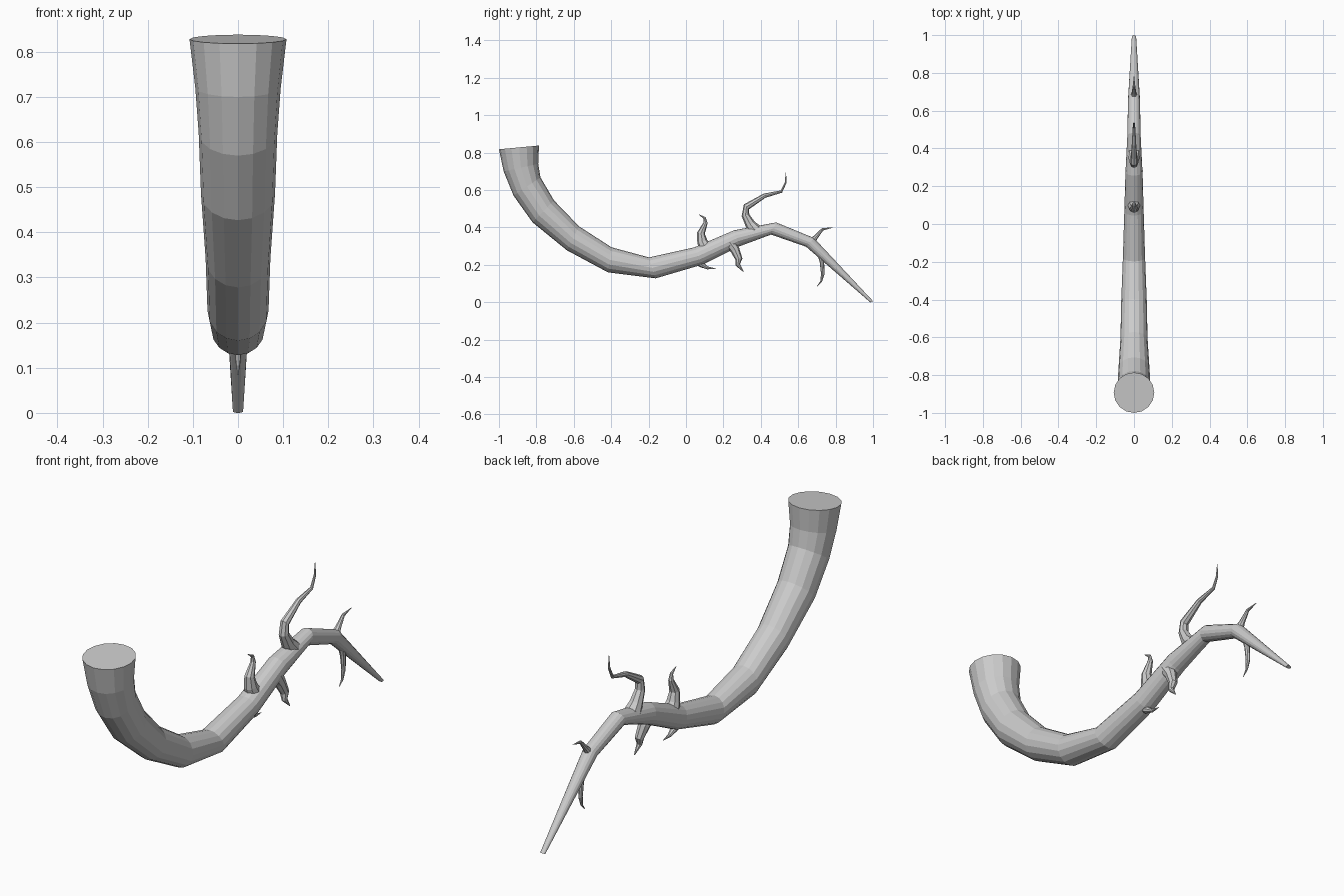
import bpy, bmesh, math
from mathutils import Vector

if "Cube" in bpy.data.objects:
    bpy.data.objects.remove(bpy.data.objects["Cube"])


def loft(name, rings, sides):
    """Skin flat-shaded rings given as (centre, in-plane axis, radius); the other axis is found from x."""
    bm = bmesh.new()
    loops = []
    for c, u, v, r in rings:
        loops.append([bm.verts.new(c + (v * math.cos(a) + u * math.sin(a)) * r)
                      for a in (2 * math.pi * i / sides for i in range(sides))])
    for a, b in zip(loops, loops[1:]):
        for i in range(sides):
            j = (i + 1) % sides
            bm.faces.new((a[i], a[j], b[j], b[i]))
    bm.faces.new(loops[0][::-1])
    bm.faces.new(loops[-1])
    bmesh.ops.recalc_face_normals(bm, faces=bm.faces[:])
    mesh = bpy.data.meshes.new(name)
    bm.to_mesh(mesh)
    bm.free()
    ob = bpy.data.objects.new(name, mesh)
    bpy.context.collection.objects.link(ob)
    return ob


def branch(name, pts, sides=8):
    """Tapered tube through (x, y, z, radius) points."""
    ps = [Vector(p[:3]) for p in pts]
    rings = []
    for i, p in enumerate(ps):
        t = (ps[min(i + 1, len(ps) - 1)] - ps[max(i - 1, 0)]).normalized()
        u = t.cross(Vector((1, 0, 0))).normalized()
        rings.append((p, u, u.cross(t), pts[i][3]))
    return loft(name, rings, sides)


# Main limb: lower/outer and upper/inner edge of each ring in the y-z plane
edges = [
    ((-1.0, .818), (-.786, .838)), ((-.975, .70), (-.79, .74)),
    ((-.922, .57), (-.778, .668)), ((-.82, .427), (-.706, .545)),
    ((-.637, .278), (-.572, .406)), ((-.417, .16), (-.398, .294)),
    ((-.162, .128), (-.198, .24)), ((.09, .202), (.045, .294)),
    ((.288, .30), (.257, .385)), ((.455, .362), (.482, .427)),
    ((.642, .297), (.684, .344)), ((.985, .0), (1.0, .006)),
]
rings = []
for lo, hi in edges:
    a, b = Vector((0, *lo)), Vector((0, *hi))
    rings.append(((a + b) / 2, (b - a).normalized(), Vector((1, 0, 0)), (b - a).length / 2))
# slightly fuller tip across the width
c, u, v, r = rings[-1]
rings[-1] = (c, u, v * 1.4, r)
loft("main_limb", rings, 16)

# Large upper twig
branch("upper_twig_large", [
    (0, .37, .385, .036), (0, .345, .415, .028), (0, .318, .465, .021), (0, .323, .51, .019),
    (0, .42, .57, .012), (0, .51, .592, .007), (0, .533, .64, .005), (0, .534, .695, .001)])
# Small upper twig
branch("upper_twig_small", [
    (0, .105, .29, .036), (0, .087, .325, .028), (0, .08, .37, .021),
    (0, .105, .425, .011), (0, .10, .45, .007), (0, .068, .47, .001)])
# Upper twig near the tip
branch("upper_twig_tip", [
    (0, .67, .32, .02), (0, .695, .35, .012), (0, .73, .39, .007), (0, .785, .40, .001)])
# Lower twig in the middle, leaning to one side
branch("lower_twig_middle", [
    (.015, .235, .32, .032), (.02, .262, .28, .025), (.028, .283, .23, .019),
    (.032, .277, .20, .012), (.035, .308, .163, .002)])
# Little lower twig
branch("lower_twig_little", [
    (0, .06, .225, .026), (0, .085, .20, .015), (0, .115, .184, .008), (0, .16, .179, .001)])
# Lower twig near the tip
branch("lower_twig_tip", [
    (0, .72, .26, .018), (0, .727, .215, .012), (0, .731, .15, .009),
    (0, .722, .11, .005), (0, .70, .085, .001)])
